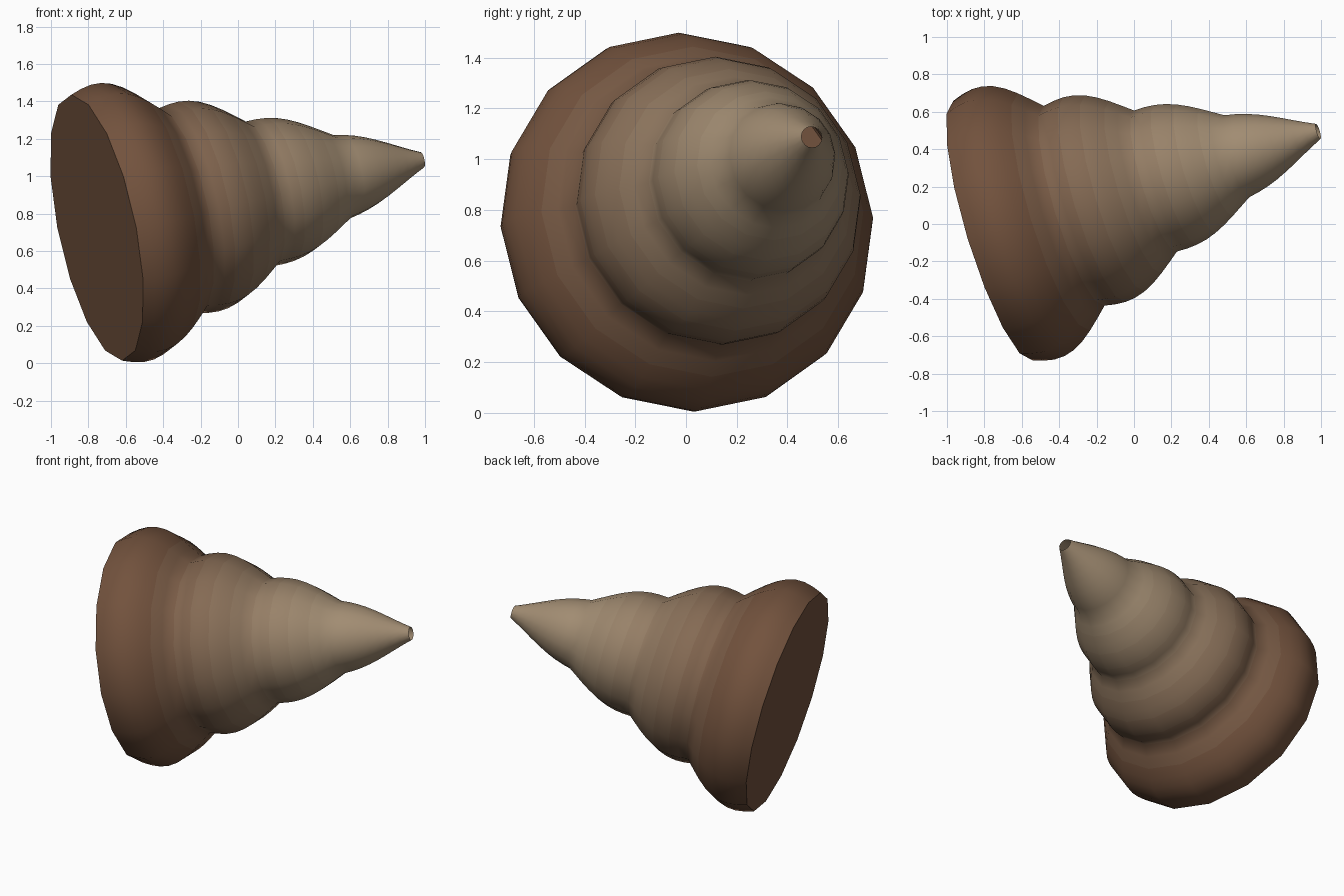
import bpy, bmesh, math
from mathutils import Vector

if "Cube" in bpy.data.objects:
    bpy.data.objects.remove(bpy.data.objects["Cube"])

SIDES, STEPS = 16, 8
BASE, TIP = Vector((-0.755, -0.035, 0.725)), Vector((0.985, 0.495, 1.087))
axis = TIP - BASE
rot = axis.to_track_quat('X', 'Z')
valley_radii = [0.725, 0.558, 0.394, 0.229, 0.042]
tiers = len(valley_radii) - 1

# Profile: four bulging whorls that taper toward the tip
profile = []
for i in range(tiers):
    a, b = valley_radii[i], valley_radii[i + 1]
    for j in range(STEPS):
        t = j / STEPS
        r = (a + (b - a) * t) * (1 + 0.15 * math.sin(math.pi * t))
        profile.append(((i + t) / tiers, r))
profile.append((1.0, valley_radii[-1]))

# Lathe the profile around the tilted axis
bm = bmesh.new()
rings = []
for s, r in profile:
    ring = []
    for k in range(SIDES):
        ang = 2 * math.pi * k / SIDES
        p = Vector((s * axis.length, r * math.sin(ang), r * math.cos(ang)))
        ring.append(bm.verts.new(BASE + rot @ p))
    rings.append(ring)
n = len(rings) - 1
BANDS = 16
for i in range(n):
    for k in range(SIDES):
        m = (k + 1) % SIDES
        f = bm.faces.new((rings[i][k], rings[i][m], rings[i + 1][m], rings[i + 1][k]))
        f.material_index = i * BANDS // n

# Flat cap over the wide end; the tip stays open
bm.faces.new(rings[0][::-1])
bmesh.ops.recalc_face_normals(bm, faces=bm.faces[:])

mesh = bpy.data.meshes.new("spiral_shell")
bm.to_mesh(mesh)
bm.free()
shell = bpy.data.objects.new("spiral_shell", mesh)
bpy.context.collection.objects.link(shell)

# Colour fades from brown at the base to tan at the tip
dark, light = Vector((0.17, 0.085, 0.047)), Vector((0.36, 0.265, 0.17))
for i in range(BANDS):
    mat = bpy.data.materials.new(f"shell_band_{i + 1}")
    f = min(1, max(0, (i - 2) / 9))
    mat.diffuse_color = (*dark.lerp(light, f), 1)
    mat.use_nodes = True
    mat.node_tree.nodes["Principled BSDF"].inputs["Base Color"].default_value = mat.diffuse_color
    mesh.materials.append(mat)

# Smooth whorls, sharp base rim
bpy.context.view_layer.objects.active = shell
shell.select_set(True)
bpy.ops.object.shade_smooth_by_angle(angle=math.radians(65))
